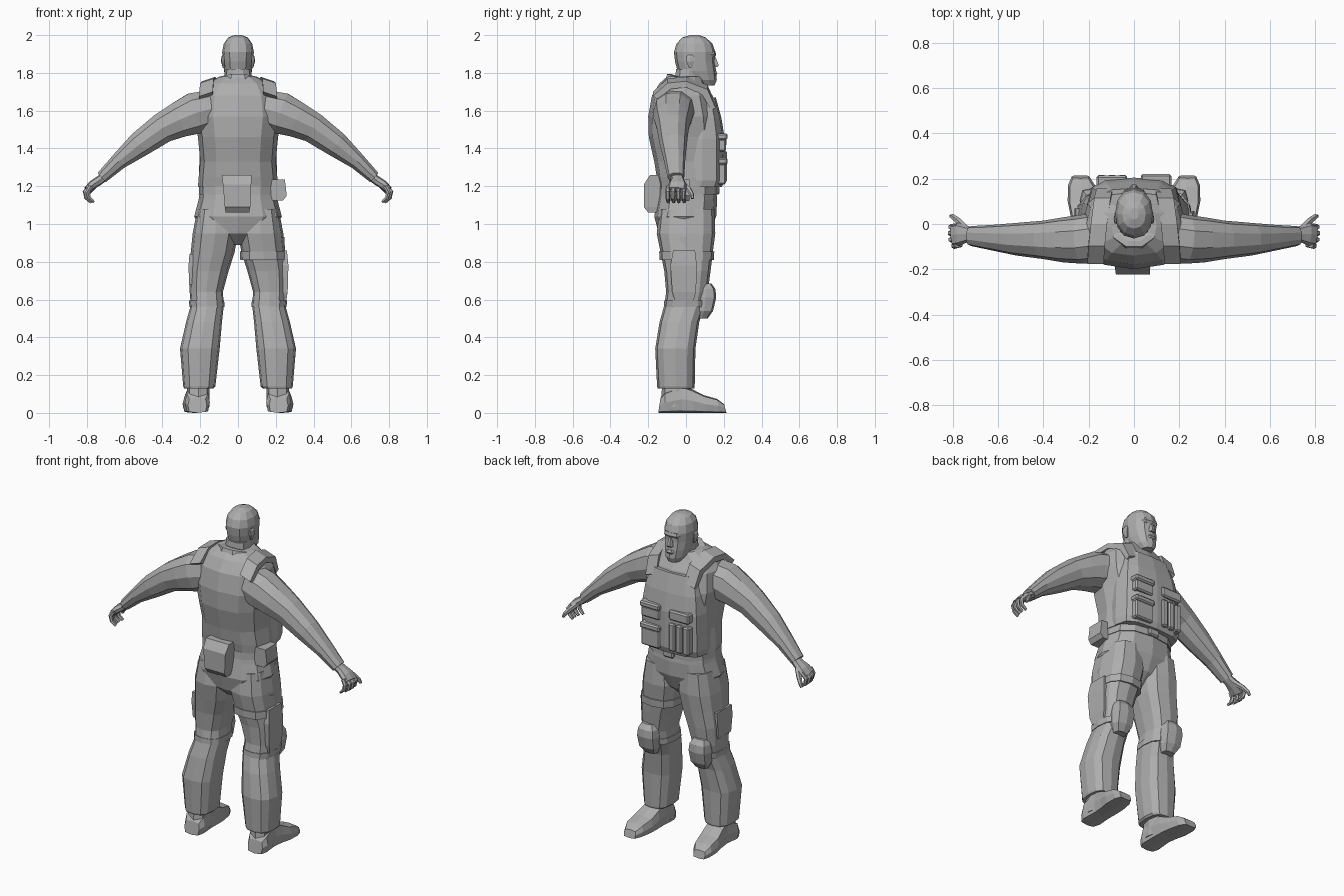
import bpy, bmesh, math
from mathutils import Vector as V

grey = bpy.data.materials.new("plain grey")
grey.diffuse_color = (0.42, 0.42, 0.42, 1)


def loft(name, rings, n=12, p=0.8):
    """Skin rings (centre, u, v); p rounds the section (1 ellipse, 0 box)."""
    bm = bmesh.new()
    off = math.pi / 4 if n == 4 else 0
    loops = []
    for c, u, v in rings:
        loop = []
        for i in range(n):
            a = math.tau * i / n + off
            k = [0 if abs(t) < 1e-6 else math.copysign(abs(t) ** p, t) for t in (math.cos(a), math.sin(a))]
            loop.append(bm.verts.new(V(c) + V(u) * k[0] + V(v) * k[1]))
        loops.append(loop)
    for a, b in zip(loops, loops[1:]):
        for i in range(n):
            j = (i + 1) % n
            bm.faces.new((a[i], a[j], b[j], b[i]))
    bm.faces.new(loops[0][::-1])
    bm.faces.new(loops[-1])
    bmesh.ops.recalc_face_normals(bm, faces=bm.faces)
    me = bpy.data.meshes.new(name)
    bm.to_mesh(me)
    bm.free()
    me.materials.append(grey)
    ob = bpy.data.objects.new(name, me)
    bpy.context.collection.objects.link(ob)
    return ob


def flat(s, x0, x1, y0, y1, z, tilt=0):
    """Horizontal ring from its extents, mirrored in x by s; tilt lifts the back."""
    return ((s * (x0 + x1) / 2, (y0 + y1) / 2, z), ((x1 - x0) / 2, 0, 0), (0, (y1 - y0) / 2, -tilt))


def stack(name, rows, s=1, n=12, p=0.8):
    return loft(name, [flat(s, *r) for r in rows], n, p)


def block(name, x0, x1, y0, y1, z0, z1, s=1, bevel=0.008):
    ob = stack(name, [(x0, x1, y0, y1, z0), (x0, x1, y0, y1, z1)], s, 4, 0)
    if bevel:
        m = ob.modifiers.new("bevel", "BEVEL")
        m.width, m.segments = bevel, 1
    return ob


def tube(name, pts, s=1, n=6, p=1):
    """Limb along points (x, y, z, half width in y, half height)."""
    rings = []
    for i, (x, y, z, w, h) in enumerate(pts):
        a, b = pts[max(i - 1, 0)], pts[min(i + 1, len(pts) - 1)]
        d = V((s * (b[0] - a[0]), b[1] - a[1], b[2] - a[2])).normalized()
        u = V((0, 1, 0)) - d * d.y
        u.normalize()
        rings.append(((s * x, y, z), u * w, d.cross(u) * h))
    return loft(name, rings, n, p)


def sym(w, y0, y1, z, tilt=0):
    return (-w, w, y0, y1, z, tilt)


# Torso, pelvis and belt
stack("jacket", [sym(.212, -.142, .16, 1.195), sym(.208, -.155, .17, 1.25), sym(.2, -.168, .18, 1.33),
                 sym(.212, -.197, .18, 1.46), sym(.23, -.2, .17, 1.57), sym(.215, -.18, .14, 1.68),
                 sym(.17, -.14, .1, 1.745), sym(.1, -.1, .085, 1.78)])
stack("pelvis", [sym(.06, -.08, .05, .89), sym(.18, -.145, .12, .95), sym(.232, -.168, .16, 1.04),
                 sym(.208, -.152, .165, 1.13), sym(.195, -.135, .155, 1.22)])
stack("belt", [sym(.208, -.148, .168, 1.155), sym(.206, -.146, .168, 1.2)])
block("belt_buckle", -.035, .035, .15, .178, 1.155, 1.2)
stack("collar", [sym(.135, -.125, .125, 1.715, .02), sym(.11, -.105, .11, 1.765, .03),
                 sym(.085, -.08, .085, 1.765, .03)], n=10, p=1)

# Vest with shoulder straps and pouches
stack("vest_front", [sym(.2, -.03, .19, 1.195), sym(.207, -.03, .203, 1.23), sym(.202, -.03, .205, 1.45),
                     sym(.187, -.02, .188, 1.56), sym(.155, 0, .158, 1.67)], p=.65)
for s in (1, -1):
    loft("shoulder_strap", [((s * x, y, z), (.036, 0, -s * .012), (0, dy, dz)) for x, y, z, dy, dz in
         ((.13, .145, 1.62, .012, .006), (.14, .1, 1.71, .014, .014), (.155, 0, 1.752, 0, .016),
          (.165, -.09, 1.742, -.008, .016), (.17, -.162, 1.68, -.014, .008))], 4, 0)
for z0, z1 in ((1.21, 1.35), (1.385, 1.48)):
    block("chest_pouch", .035, .16, .16, .212, z0, z1 - .03)
    block("chest_pouch_flap", .03, .165, .16, .22, z1 - .035, z1)
block("wide_pouch", -.165, -.03, .16, .214, 1.41, 1.47)
for i in range(3):
    x = -.165 + i * .047
    block("magazine_pouch", x, x + .041, .16, .216, 1.22, 1.39)

# Rear and hip pouches
stack("rear_pouch", [(-.065, .06, -.2, -.12, 1.06), (-.07, .065, -.223, -.12, 1.09),
                     (-.08, .07, -.223, -.12, 1.21), (-.085, .072, -.19, -.12, 1.26)], n=4, p=0)
stack("hip_pouch", [(.14, .24, -.09, .02, 1.125), (.14, .26, -.09, .02, 1.15),
                    (.14, .25, -.09, .02, 1.235)], n=4, p=.1)

# Neck, head and face
stack("neck", [sym(.075, -.07, .085, 1.7), sym(.07, -.055, .09, 1.82)], n=10)
stack("head", [sym(.035, .06, .15, 1.732), sym(.06, -.01, .163, 1.762), sym(.074, -.045, .159, 1.81),
               sym(.08, -.058, .153, 1.86), sym(.084, -.064, .155, 1.91), sym(.075, -.05, .14, 1.955),
               sym(.052, -.02, .105, 1.987), sym(.02, .02, .07, 2)], n=12, p=.9)
stack("nose", [sym(.02, .13, .166, 1.83), sym(.018, .13, .176, 1.84), sym(.009, .13, .158, 1.885)], n=6)
stack("lips", [sym(.025, .13, .163, 1.788), sym(.028, .13, .169, 1.798), sym(.022, .13, .162, 1.81)], n=6)
stack("brow", [sym(.05, .1, .152, 1.883), sym(.055, .1, .16, 1.897), sym(.05, .1, .154, 1.915)], n=8)
for s in (1, -1):
    stack("ear", [(.07, .08, .015, .035, 1.825), (.07, .09, .0, .045, 1.86),
                  (.07, .088, .0, .045, 1.885), (.07, .082, .01, .035, 1.895)], s, 6)

for s in (1, -1):
    # Sleeve
    tube("sleeve", [(.14, -.055, 1.61, .11, .105), (.23, -.068, 1.585, .108, .115), (.31, -.07, 1.552, .1, .099),
                    (.4, -.07, 1.508, .085, .084), (.52, -.067, 1.422, .072, .071),
                    (.63, -.06, 1.333, .056, .047), (.72, -.053, 1.247, .044, .034)], s, 10, .9)
    # Hand, curled fingers and thumb
    tube("palm", [(.7, -.05, 1.255, .033, .024), (.735, -.045, 1.23, .036, .024),
                  (.77, -.045, 1.207, .05, .024), (.798, -.05, 1.18, .05, .02)], s, 8, .8)
    for i in range(4):
        y = -.093 + i * .028
        k = (-.012, 0, .004, 0)[i]
        tube("finger", [(.78, y, 1.2, .013, .014), (.808 + k, y - .004, 1.17, .013, .013),
                        (.8 + k, y - .004, 1.138, .012, .011), (.775 + k, y, 1.115, .009, .008)], s, 6)
    tube("thumb", [(.745, -.02, 1.215, .018, .016), (.775, .012, 1.185, .016, .015),
                   (.8, .032, 1.155, .012, .012), (.81, .035, 1.135, .008, .008)], s, 6)

    # Trouser leg
    stack("trouser_leg", [(.13, .285, -.15, .045, .13), (.12, .29, -.153, .046, .14),
                          (.097, .307, -.163, .05, .34), (.085, .275, -.14, .07, .48),
                          (.075, .25, -.115, .1, .57), (.08, .256, -.105, .115, .64),
                          (.05, .26, -.115, .13, .75), (.018, .25, -.135, .142, .85),
                          (.0, .24, -.155, .155, .95), (.02, .215, -.14, .15, 1.08)], s, 12, .75)
    # Knee pad
    stack("knee_pad", [(.135, .21, .05, .115, .5), (.115, .235, .05, .143, .54),
                       (.11, .24, .05, .16, .61), (.115, .235, .05, .156, .655),
                       (.135, .22, .06, .135, .685)], s, 8, .6)
    stack("knee_strap", [(.072, .257, -.117, .108, .56), (.073, .26, -.115, .112, .595)], s, 12, .75)
    # Boot shaft and shoe
    stack("boot_shaft", [(.15, .275, -.135, .01, .03), (.15, .27, -.13, .03, .1),
                         (.15, .27, -.125, .03, .16)], s, 8, .7)
    loft("shoe", [((s * x, y, h / 2), (w, 0, 0), (0, lean, h / 2)) for x, y, w, h, lean in
         ((.215, -.141, .05, .08, .006), (.215, -.11, .066, .11, .0), (.213, -.02, .06, .145, .0),
          (.217, .04, .064, .125, -.006), (.225, .1, .068, .094, -.006), (.232, .17, .06, .074, -.006),
          (.236, .208, .04, .046, -.006))], 8, .45)

# Holster with thigh straps, and a side pocket on the other leg
stack("thigh_strap", [(.012, .258, -.14, .147, .81), (.01, .256, -.142, .15, .855)], 1, 12, .75)
stack("holster", [(.2, .256, -.06, .04, .59), (.2, .264, -.075, .055, .64),
                  (.2, .268, -.085, .06, .78), (.2, .26, -.07, .05, .86)], 1, 4, .1)
stack("holster_grip", [(.2, .25, -.02, .04, .84), (.2, .245, -.04, .02, .93)], 1, 6, .6)
stack("thigh_pocket", [(.2, .26, -.07, .06, .68), (.2, .263, -.08, .07, .78),
                       (.2, .258, -.08, .07, .84)], -1, 4, .1)
